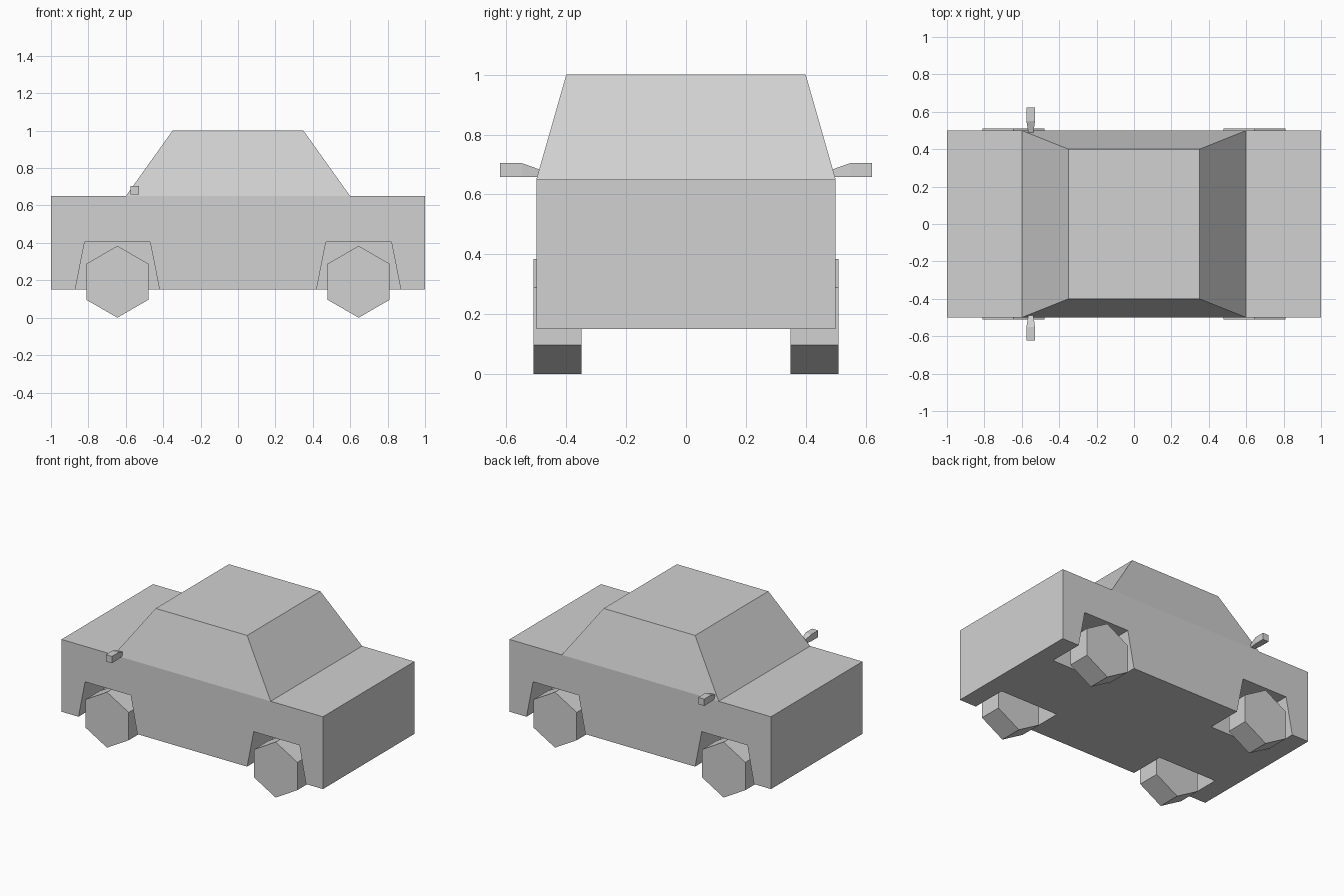
import bpy
import bmesh
from math import pi
from mathutils import Matrix

default = bpy.data.objects.get("Cube")
if default:
    bpy.data.objects.remove(default, do_unlink=True)

grey = bpy.data.materials.new("light grey")
grey.use_nodes = True
colour = (0.64, 0.64, 0.64, 1)
grey.diffuse_color = colour
bsdf = next(n for n in grey.node_tree.nodes if n.type == "BSDF_PRINCIPLED")
bsdf.inputs["Base Color"].default_value = colour

WHEEL_X = 0.645
SIDES = {"left": 1, "right": -1}


def finish(bm, name):
    bmesh.ops.recalc_face_normals(bm, faces=bm.faces)
    mesh = bpy.data.meshes.new(name)
    bm.to_mesh(mesh)
    bm.free()
    mesh.materials.append(grey)
    obj = bpy.data.objects.new(name, mesh)
    bpy.context.collection.objects.link(obj)
    return obj


def loft(bm, rings):
    """Skin a closed solid through rings of equal size."""
    rings = [[bm.verts.new(p) for p in ring] for ring in rings]
    count = len(rings[0])
    for a, b in zip(rings, rings[1:]):
        for i in range(count):
            j = (i + 1) % count
            bm.faces.new((a[i], a[j], b[j], b[i]))
    bm.faces.new(rings[0])
    bm.faces.new(rings[-1])


# Body: a box whose middle deck is raised and tapered into the cabin
bm = bmesh.new()
bmesh.ops.create_cube(bm, size=1)
bmesh.ops.scale(bm, vec=(2, 1, 0.5), verts=bm.verts)
bmesh.ops.translate(bm, vec=(0, 0, 0.4), verts=bm.verts)
for x in (-0.6, 0.6):
    bmesh.ops.bisect_plane(bm, geom=bm.verts[:] + bm.edges[:] + bm.faces[:],
                           plane_co=(x, 0, 0), plane_no=(1, 0, 0))
deck = [f for f in bm.faces
        if f.calc_center_median().z > 0.64 and abs(f.calc_center_median().x) < 0.1]
raised = bmesh.ops.extrude_face_region(bm, geom=deck)["geom"]
bmesh.ops.delete(bm, geom=[f for f in deck if f.is_valid], context="FACES_ONLY")
for v in raised:
    if isinstance(v, bmesh.types.BMVert):
        v.co = (v.co.x * 0.35 / 0.6, v.co.y * 0.8, 1.0)
body = finish(bm, "car_body")

# Wheel wells: tapered prisms cut from both sides
bm = bmesh.new()
arch = [(-0.235, 0.1), (0.235, 0.1), (0.175, 0.405), (-0.175, 0.405)]
for x in (-WHEEL_X, WHEEL_X):
    for side in SIDES.values():
        loft(bm, [[(x + dx, side * y, z) for dx, z in arch] for y in (0.25, 0.6)])
wells = finish(bm, "wheel_well_cutter")
wells.hide_render = True
cut = body.modifiers.new("wheel wells", "BOOLEAN")
cut.operation = "DIFFERENCE"
cut.solver = "EXACT"
cut.object = wells
bpy.context.view_layer.objects.active = body
bpy.ops.object.modifier_apply(modifier=cut.name)
bpy.data.objects.remove(wells, do_unlink=True)

# Wheels: six-sided, standing on a point
for end, x in (("front", -WHEEL_X), ("rear", WHEEL_X)):
    for label, side in (("left", -1), ("right", 1)):
        bm = bmesh.new()
        bmesh.ops.create_cone(bm, cap_ends=True, segments=6, radius1=0.192,
                              radius2=0.192, depth=0.16)
        bmesh.ops.rotate(bm, verts=bm.verts, matrix=Matrix.Rotation(pi / 2, 3, "X"))
        # turn until one corner points straight down
        if min(v.co.z for v in bm.verts) > -0.18:
            bmesh.ops.rotate(bm, verts=bm.verts, matrix=Matrix.Rotation(pi / 6, 3, "Y"))
        bmesh.ops.translate(bm, vec=(x, side * 0.43, 0.192), verts=bm.verts)
        finish(bm, f"{end}_{label}_wheel")

# Door mirrors: a small block on a tapered arm
for label, side in SIDES.items():
    bm = bmesh.new()
    stations = [(0.48, 0.012, 0.68), (0.55, 0.023, 0.705), (0.622, 0.023, 0.705)]
    loft(bm, [[(-0.552 + dx * half, side * y, z)
               for dx, z in ((-1, 0.658), (1, 0.658), (1, top), (-1, top))]
              for y, half, top in stations])
    finish(bm, f"door_mirror_{label}")
